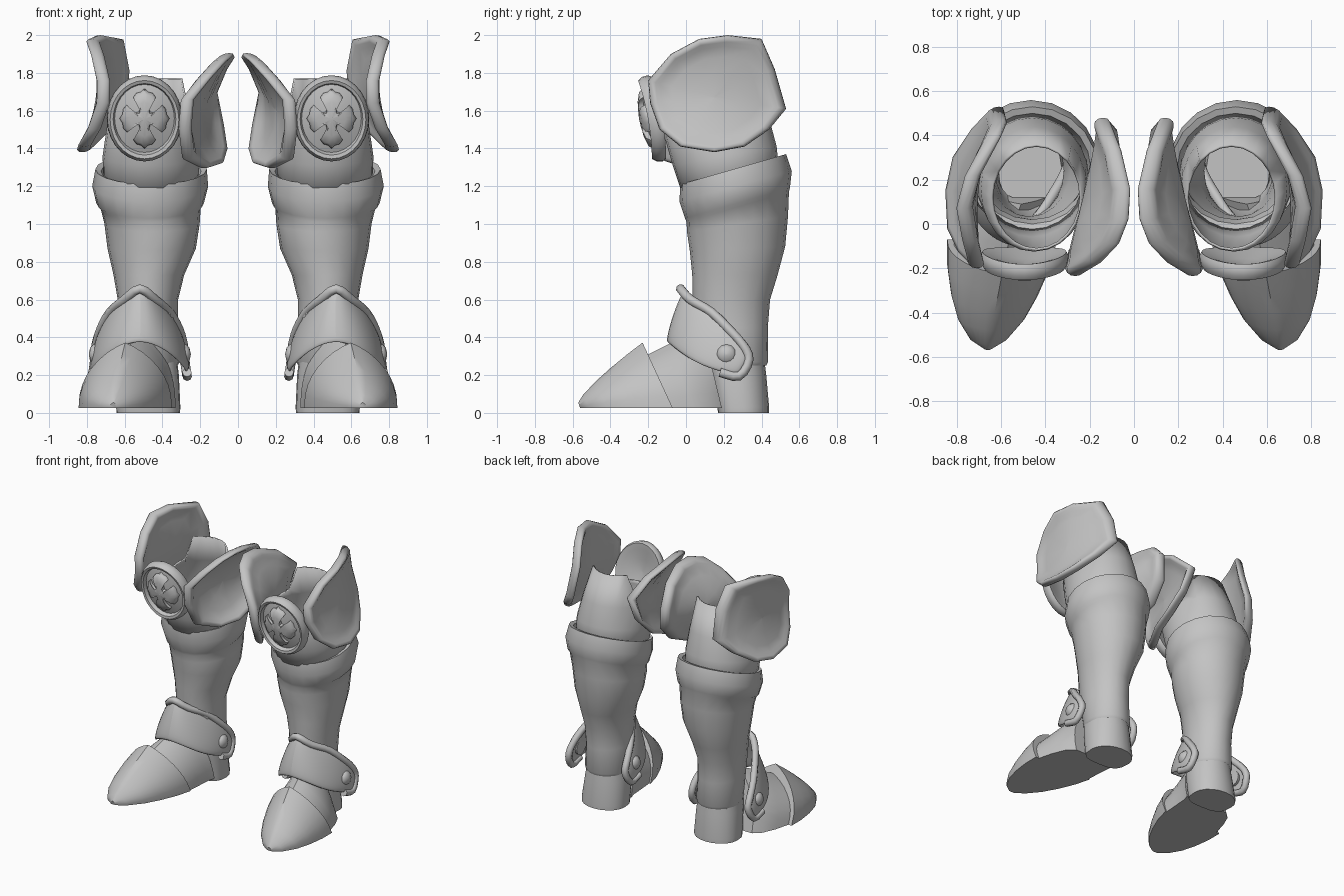
import bpy, bmesh, math
from mathutils import Vector

if "Cube" in bpy.data.objects:
    bpy.data.objects.remove(bpy.data.objects["Cube"])

steel = bpy.data.materials.new("plain_steel")
steel.diffuse_color = (0.55, 0.55, 0.55, 1)
steel.use_nodes = True
steel.node_tree.nodes["Principled BSDF"].inputs["Base Color"].default_value = steel.diffuse_color


def build(name, verts, faces, angle=40, solid=0, offset=0, subsurf=0):
    """Mesh for the +x leg, mirrored to the other leg."""
    me = bpy.data.meshes.new(name)
    me.from_pydata([tuple(v) for v in verts], [], faces)
    bm = bmesh.new()
    bm.from_mesh(me)
    bmesh.ops.remove_doubles(bm, verts=bm.verts, dist=0.0002)
    bmesh.ops.recalc_face_normals(bm, faces=bm.faces)
    for f in bm.faces:
        f.smooth = True
    bm.to_mesh(me)
    bm.free()
    me.set_sharp_from_angle(angle=math.radians(angle))
    me.materials.append(steel)
    ob = bpy.data.objects.new(name, me)
    bpy.context.collection.objects.link(ob)
    if solid:
        m = ob.modifiers.new("thickness", 'SOLIDIFY')
        m.thickness, m.offset = solid, offset
    if subsurf:
        m = ob.modifiers.new("smooth", 'SUBSURF')
        m.levels = m.render_levels = subsurf
    ob.modifiers.new("other_leg", 'MIRROR').use_mirror_merge = False
    return ob


def loft(name, rings, closed=True, caps=True, **kw):
    n = len(rings[0])
    verts = [p for r in rings for p in r]
    faces = []
    for i in range(len(rings) - 1):
        a, b = i * n, (i + 1) * n
        for j in range(n if closed else n - 1):
            k = (j + 1) % n
            faces.append((a + j, a + k, b + k, b + j))
    if caps and closed:
        faces.append(tuple(range(n)))
        faces.append(tuple(range(len(verts) - n, len(verts))))
    return build(name, verts, faces, **kw)


def ring(z, tilt, cx, rx, y0, y1, n=20, square=1):
    """Level oval, raised by tilt at the back and lowered at the front."""
    cy, ry = (y0 + y1) / 2, (y1 - y0) / 2
    pts = []
    for i in range(n):
        c, s = math.cos(2 * math.pi * i / n), math.sin(2 * math.pi * i / n)
        p = square if s < 0 else 1
        pts.append((cx + rx * math.copysign(abs(c) ** p, c),
                    cy + ry * math.copysign(abs(s) ** p, s), z + tilt * s))
    return pts


def smooth_path(pts, steps=3):
    """Catmull-Rom curve through the points."""
    p = [Vector(q) for q in pts]
    p = [2 * p[0] - p[1]] + p + [2 * p[-1] - p[-2]]
    out = []
    for i in range(1, len(p) - 2):
        a, b, c, d = p[i - 1:i + 3]
        for k in range(steps):
            t = k / steps
            out.append(.5 * (2 * b + (c - a) * t + (2 * a - 5 * b + 4 * c - d) * t * t
                             + (3 * b - a - 3 * c + d) * t ** 3))
    return out + [p[-2]]


def tube(name, path, r, n=8):
    rings, last = [], len(path) - 1
    for i, p in enumerate(path):
        t = (path[min(i + 1, last)] - path[max(i - 1, 0)]).normalized()
        u = t.cross(Vector((.05, 1, -.6))).normalized()
        v = t.cross(u)
        rings.append([p + r * (u * math.cos(2 * math.pi * k / n) + v * math.sin(2 * math.pi * k / n))
                      for k in range(n)])
    return loft(name, rings, angle=60)


# Greave: flared cuff on top, calf narrowing to the ankle
loft("greave", [ring(*r) for r in [
    (1.20, .07, .46, .245, .02, .48), (1.28, .08, .46, .265, 0, .50),
    (1.29, .08, .46, .295, -.03, .53), (1.20, .08, .465, .307, -.035, .56),
    (1.11, .08, .465, .285, -.005, .55), (1.09, .08, .463, .266, .003, .545),
    (1.0, .04, .455, .252, .005, .54), (.87, .01, .457, .234, .02, .525),
    (.73, 0, .472, .187, .033, .485), (.60, 0, .477, .16, .035, .445),
    (.45, 0, .472, .155, .05, .433), (.27, 0, .47, .16, .09, .435),
    (.25, 0, .47, .15, .10, .425)]], caps=False)

# Thigh sleeve: open top, raised strip at the back and a low front edge
rim = []
for x, y, z in ring(0, 1, .44, .205, -.12, .36, 24):
    rim.append((x, y, 1.77 if z > .55 else 1.585 + .06 * z))
loft("thigh_sleeve", [ring(*r, n=24) for r in [
    (1.15, .05, .46, .25, .0, .50), (1.36, .05, .46, .257, -.07, .48),
    (1.53, .03, .452, .24, -.125, .44)]] + [rim], caps=False, solid=.012, offset=-1)


# Wing plates: saddle-shaped face, soft raised rim, both sides closed
def wing(name, cy, cz, outline, surface):
    half = [(.02, .02), (.35, .02), (.65, .02), (.82, .021), (.89, .032), (.955, .034), (.99, .02)]
    rings = []
    for s, h in half + [(1, 0)] + [(s, -h) for s, h in reversed(half)]:
        r = []
        for px, py, pz in outline:
            y, z = cy + (py - cy) * s, cz + (pz - cz) * s
            r.append((surface(y, z) + s ** 4 * (px - surface(py, pz)) + h, y, z))
        rings.append(r)
    loft(name, rings, angle=75)


wing("outer_wing", .15, 1.67, [
    (.71, -.20, 1.76), (.745, -.08, 1.90), (.775, .07, 1.98), (.73, .22, 2.0),
    (.625, .40, 1.98), (.595, .47, 1.82), (.61, .53, 1.61), (.70, .44, 1.50),
    (.79, .31, 1.41), (.825, .15, 1.38), (.815, -.03, 1.41), (.76, -.14, 1.50),
    (.71, -.19, 1.64)],
    lambda y, z: .733 - .47 * (y - .05) ** 2 + .75 * (z - 1.67) ** 2 - .133 * (z - 1.67))
wing("inner_wing", .10, 1.61, [
    (.265, -.235, 1.66), (.165, -.175, 1.78), (.085, -.09, 1.87), (.045, .02, 1.905),
    (.04, .16, 1.895), (.085, .34, 1.83), (.14, .48, 1.70), (.095, .43, 1.52),
    (.075, .30, 1.39), (.10, .14, 1.32), (.18, 0, 1.295), (.27, -.13, 1.34),
    (.28, -.21, 1.50)],
    lambda y, z: .24 - .3 * y + .33 * y * y - 1.9 * (z - 1.62) ** 2 - .155 * (z - 1.62))


# Knee disc: oval medallion curved round the knee, with a flared cross in relief
def on_disc(u, w, h):
    return (.495 + u, -.21 - .177 * w + w * w + 1.8 * u * u - h, 1.56 + w - .15 * h)


profile = [(.01, -.03), (.4, -.03), (.75, -.03), (.95, -.02), (1, .005), (.98, .035), (.91, .05),
           (.83, .038), (.79, .008), (.4, .008), (.01, .012)]
loft("knee_disc", [[on_disc(.2 * r * math.cos(t), .228 * r * math.sin(t), h)
                    for t in (2 * math.pi * i / 28 for i in range(28))]
                   for r, h in profile], angle=50)
arm = [(.034, .034), (.028, .065), (.045, .095), (.07, .11), (.05, .132), (.022, .138), (0, .155),
       (-.022, .138), (-.05, .132), (-.07, .11), (-.045, .095), (-.028, .065)]
cross = []
for q in range(4):
    ca, sa = math.cos(q * math.pi / 2), math.sin(q * math.pi / 2)
    cross += [((x * ca - y * sa) * .85, (x * sa + y * ca) * 1.02) for x, y in arm]
loft("knee_cross", [[on_disc(u * k, w * k, h) for u, w in cross]
                    for k, h in ((1, 0), (1, .018), (.9, .034), (.6, .038), (.05, .038))], angle=50)


# Foot: arched cross-sections with a soft ridge; sides swept back
def arch(y, cx, hw, h, sweep, base=.025, n=16):
    pts = []
    for i in range(n + 1):
        t = math.pi * i / n
        s, c = max(0, math.sin(t)), math.cos(t)
        rise = .72 * s ** .8 + .28 * (1 - abs(c))
        pts.append((cx + hw * c, y + sweep * (1 - rise), base + (h - base) * rise))
    return pts


loft("toe_cap", [arch(*s) for s in [
    (-.57, .66, .02, .055, .01), (-.545, .657, .085, .095, .03), (-.48, .645, .152, .165, .06),
    (-.40, .63, .197, .237, .09), (-.31, .612, .232, .311, .125), (-.23, .597, .247, .372, .16)]])
loft("mid_foot", [arch(*s) for s in [
    (-.24, .597, .232, .29, .12), (-.10, .57, .218, .36, .14), (.0, .545, .20, .41, .14),
    (.09, .51, .18, .44, .10)]])
loft("heel", [ring(*r, square=.65) for r in [
    (0, 0, .475, .168, .17, .44), (.03, 0, .475, .17, .165, .44),
    (.20, 0, .47, .157, .13, .425), (.32, 0, .47, .142, .11, .41)]])

# Ankle guard: band wrapped round the instep, peaked in front
top_edge = [(0, -.025, .665), (.08, .03, .605), (.155, .14, .54), (.205, .23, .45),
            (.23, .305, .365), (.237, .335, .285)]
low_edge = [(0, -.115, .385), (.12, -.065, .34), (.19, .01, .285), (.23, .09, .245),
            (.25, .18, .215), (.25, .28, .195)]


def both_sides(edge, cx):
    return ([(cx + x, y, z) for x, y, z in reversed(edge)]
            + [(cx - x, y, z) for x, y, z in edge[1:]])


upper, lower = both_sides(top_edge, .52), both_sides(low_edge, .52)
middle = [tuple((Vector(a) + Vector(b)) / 2 + Vector(((.01 if a[0] > .52 else -.01), -.01, 0)))
          for a, b in zip(upper, lower)]
loft("ankle_guard", [upper, middle, lower], closed=False, solid=.025, subsurf=2)

# Rolled rim along the upper edge and round both ends
inset = [Vector(p) * .94 + Vector(m) * .06 for p, m in zip(upper, middle)]
tube("ankle_rim", smooth_path([lower[1], lower[0]] + inset + [lower[-1], lower[-2]]), .025)

# Round rivets on both sides of the ankle guard
for side, x, d in (("outer", .755, 1), ("inner", .285, -1)):
    loft(side + "_rivet", [[(x + d * h, .215 + r * math.cos(t), .31 + r * math.sin(t))
                            for t in (2 * math.pi * i / 12 for i in range(12))]
                           for r, h in ((.055, -.02), (.052, .01), (.035, .028), (.003, .035))])
